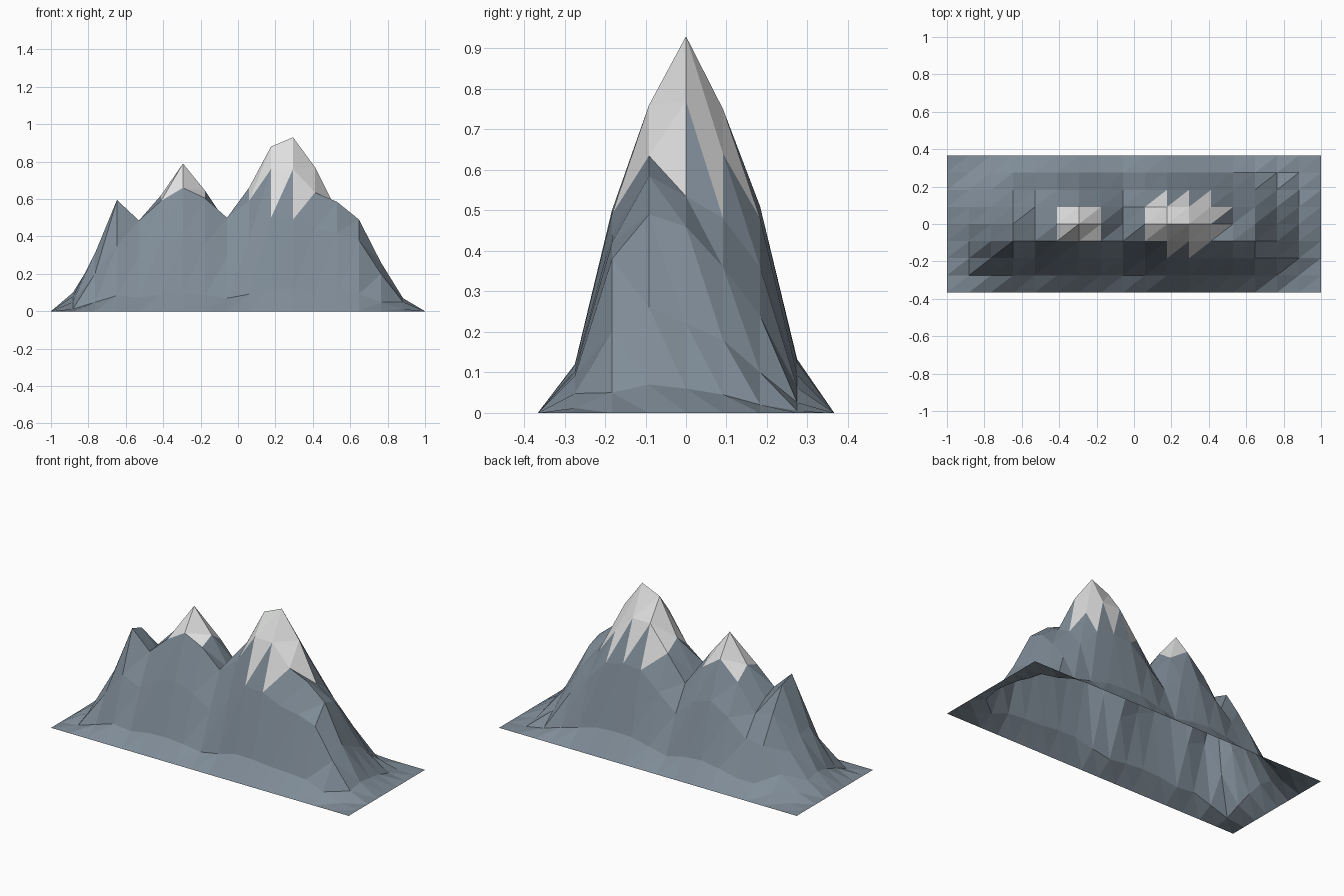
import bpy
import bmesh

# Remove the default cube if present
cube = bpy.data.objects.get("Cube")
if cube:
    bpy.data.objects.remove(cube, do_unlink=True)


def make_material(name, colour):
    material = bpy.data.materials.new(name)
    material.use_nodes = True
    material.diffuse_color = colour
    material.node_tree.nodes["Principled BSDF"].inputs["Base Color"].default_value = colour
    return material


# Skyline profiles along x, in hundredths, from the front slope to the back slope
front_slope = (5, 20, 35, 30, 38, 40, 36, 29, 38, 50, 49, 44, 42, 38, 20, 5)
front_shoulder = (8, 31, 59.5, 48.5, 59, 66, 60.5, 50, 59, 76, 76, 63.5, 58.5, 49, 26, 7)
ridge = (10, 29, 56.4, 45, 62, 79, 64.5, 47, 66, 88, 93, 77, 53.5, 46, 22, 6)
back_shoulder = (8, 22, 42, 39, 55, 66, 58, 45, 60, 75, 75, 64, 48, 36, 18, 4.5)
back_slope = (4, 12, 26, 27, 37, 44, 40, 30, 40, 50, 51, 48, 36, 24, 10, 2)


def scaled(profile, factor):
    return [height * factor for height in profile]


# The foot of each slope is a low copy of it, and the border lies on the ground
flat = scaled(ridge, 0)
profiles = [flat, scaled(front_slope, 0.24), front_slope, front_shoulder, ridge,
            back_shoulder, back_slope, scaled(back_slope, 0.26), flat]

HALF_LENGTH = 1.0
HALF_DEPTH = 0.366
SNOW_LINE = 0.6


def spread(index, count, half):
    """Evenly spaced coordinate running from -half to half."""
    return half * (2 * index / (count - 1) - 1)


# Terrain grid built from the profiles
bm = bmesh.new()
grid = []
for row, profile in enumerate(profiles):
    heights = [0, *profile, 0]
    y = spread(row, len(profiles), HALF_DEPTH)
    grid.append([bm.verts.new((spread(col, len(heights), HALF_LENGTH), y, height / 100))
                 for col, height in enumerate(heights)])

# Two triangles per cell, all split along the same diagonal
for lower, upper in zip(grid, grid[1:]):
    for a, b, c, d in zip(lower, lower[1:], upper[1:], upper):
        bm.faces.new((a, b, c))
        bm.faces.new((a, c, d))

# Snow covers the faces above the snow line
for face in bm.faces:
    face.material_index = int(face.calc_center_median().z > SNOW_LINE)
    face.smooth = False

mesh = bpy.data.meshes.new("mountain_range")
bm.to_mesh(mesh)
bm.free()
mesh.materials.append(make_material("slate_rock", (0.215, 0.265, 0.315, 1)))
mesh.materials.append(make_material("snow", (0.74, 0.75, 0.74, 1)))
mountain_range = bpy.data.objects.new("mountain_range", mesh)
bpy.context.scene.collection.objects.link(mountain_range)
